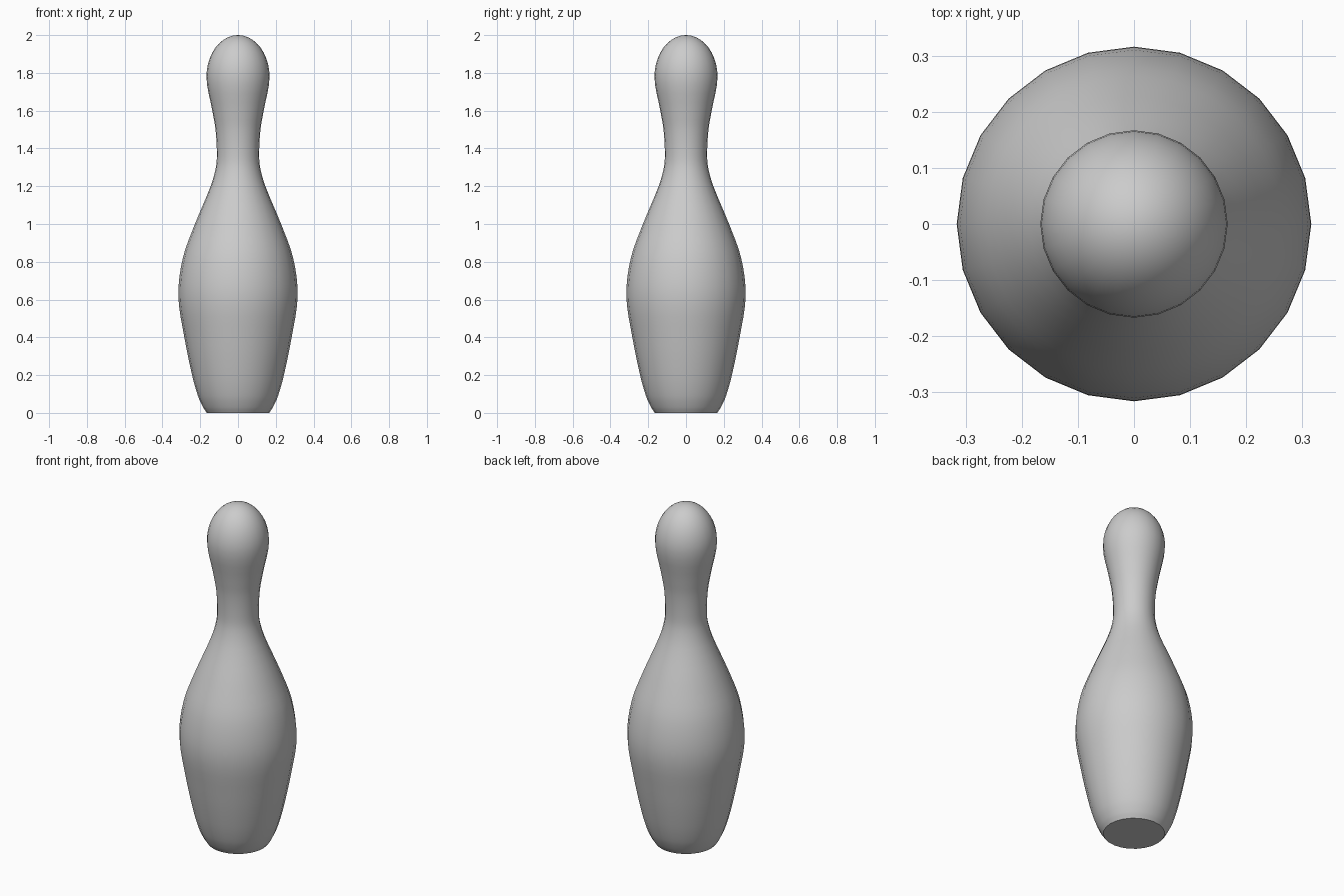
import bpy
import bmesh
from math import sin, cos, pi, radians

if "Cube" in bpy.data.objects:
    bpy.data.objects.remove(bpy.data.objects["Cube"], do_unlink=True)

SIDES = 24

# Body outline as (radius, height), from the base rim to the widest part of the head
OUTLINE = [(0.165, 0.0), (0.185, 0.03), (0.212, 0.09), (0.243, 0.2), (0.284, 0.4),
           (0.316, 0.62), (0.292, 0.82), (0.228, 1.0), (0.145, 1.2), (0.117, 1.3),
           (0.112, 1.38), (0.119, 1.5), (0.136, 1.6), (0.167, 1.78)]
HEAD_R, HEAD_Z = OUTLINE[-1]


def smooth_outline(points, steps=4):
    """Smooth curve through the points, radius as a function of height."""
    def slope(i):
        if i == len(points) - 1:
            return 0.0
        a, b = points[max(i - 1, 0)], points[i + 1]
        return (b[0] - a[0]) / (b[1] - a[1])
    result = []
    for i in range(len(points) - 1):
        (r0, z0), (r1, z1) = points[i], points[i + 1]
        h = z1 - z0
        for s in range(steps):
            t = s / steps
            r = (r0 * (2 * t**3 - 3 * t**2 + 1) + r1 * (3 * t**2 - 2 * t**3)
                 + h * slope(i) * (t**3 - 2 * t**2 + t) + h * slope(i + 1) * (t**3 - t**2))
            result.append((r, z0 + h * t))
    return result


# Rounded head: quarter ellipse from the widest ring up to the tip
dome = [(HEAD_R * cos(a), HEAD_Z + (2 - HEAD_Z) * sin(a))
        for a in (i * pi / 20 for i in range(10))]
profile = [(0, 0)] + smooth_outline(OUTLINE) + dome + [(0, 2)]

# Turn the profile around the vertical axis
bm = bmesh.new()
verts = [bm.verts.new((r, 0, z)) for r, z in profile]
edges = [bm.edges.new(pair) for pair in zip(verts, verts[1:])]
bmesh.ops.spin(bm, geom=verts + edges, cent=(0, 0, 0), axis=(0, 0, 1),
               angle=2 * pi, steps=SIDES, use_merge=False, use_duplicate=False)
bmesh.ops.remove_doubles(bm, verts=bm.verts[:], dist=0.0005)
bmesh.ops.recalc_face_normals(bm, faces=bm.faces[:])
mesh = bpy.data.meshes.new("pin_body")
bm.to_mesh(mesh)
bm.free()

pin = bpy.data.objects.new("pin_body", mesh)
bpy.context.collection.objects.link(pin)

# Plain grey finish
grey = bpy.data.materials.new("light_grey")
grey.use_nodes = True
color = (0.6, 0.6, 0.6, 1)
grey.diffuse_color = color
grey.node_tree.nodes["Principled BSDF"].inputs["Base Color"].default_value = color
mesh.materials.append(grey)

# Smooth sides with a crisp base rim
bpy.ops.object.select_all(action='DESELECT')
pin.select_set(True)
bpy.context.view_layer.objects.active = pin
bpy.ops.object.shade_smooth_by_angle(angle=radians(40))
